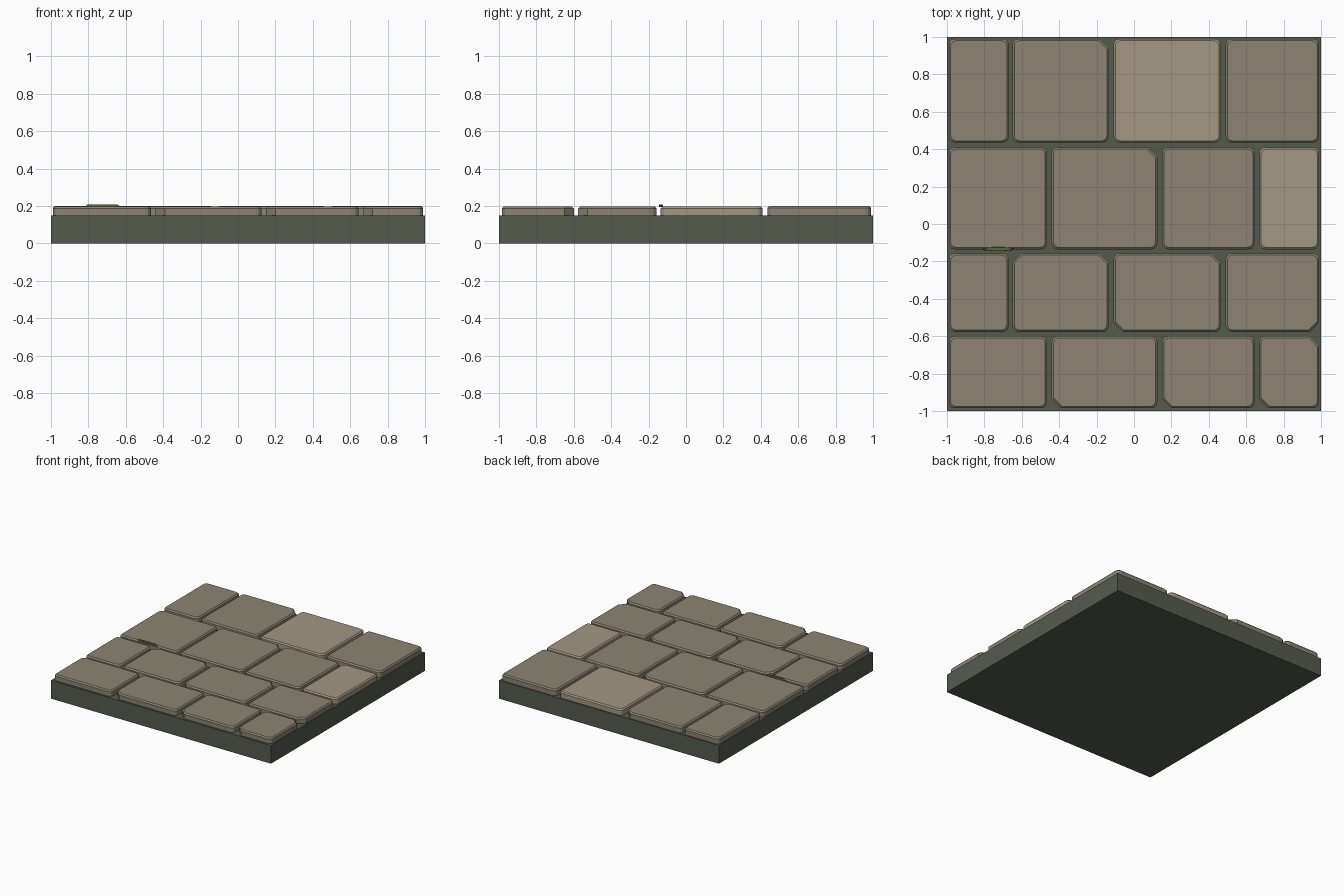
import bpy, bmesh, math

if "Cube" in bpy.data.objects:
    bpy.data.objects.remove(bpy.data.objects["Cube"])


def material(name, rgb):
    m = bpy.data.materials.new(name)
    m.diffuse_color = (*rgb, 1)
    m.use_nodes = True
    m.node_tree.nodes["Principled BSDF"].inputs["Base Color"].default_value = m.diffuse_color
    return m


MORTAR = material("mortar", (0.09, 0.105, 0.076))
STONE = material("stone", (0.262, 0.231, 0.174))
PALE = material("pale_stone", (0.366, 0.31, 0.231))
MOSS = material("moss", (0.09, 0.14, 0.045))


def prism(name, rings, mat):
    """Closed solid through stacked rings of equal point count."""
    bm = bmesh.new()
    loops = [[bm.verts.new(p) for p in ring] for ring in rings]
    n = len(loops[0])
    for a, b in zip(loops, loops[1:]):
        for i in range(n):
            j = (i + 1) % n
            bm.faces.new((a[i], a[j], b[j], b[i]))
    bm.faces.new(loops[0][::-1])
    bm.faces.new(loops[-1])
    bmesh.ops.recalc_face_normals(bm, faces=bm.faces)
    me = bpy.data.meshes.new(name)
    bm.to_mesh(me)
    bm.free()
    me.materials.append(mat)
    ob = bpy.data.objects.new(name, me)
    bpy.context.collection.objects.link(ob)
    return ob


def outline(x0, x1, y0, y1, chips, inset, z):
    """Rectangle with rounded corners; chipped corners get a wider straight cut."""
    corners = [("br", x1, y0, -1, 1, 270), ("tr", x1, y1, -1, -1, 0),
               ("tl", x0, y1, 1, -1, 90), ("bl", x0, y0, 1, 1, 180)]
    pts = []
    for key, x, y, sx, sy, start in corners:
        x, y = x + sx * inset, y + sy * inset
        r = 0.032 - inset * 0.5
        for k in range(4):
            a = math.radians(start + 30 * k)
            px, py = x + sx * r + r * math.cos(a), y + sy * r + r * math.sin(a)
            if key in chips:
                t = k / 3 if key in ("br", "tl") else 1 - k / 3
                c = 0.05 - inset * 0.5
                px, py = x + sx * c * (1 - t), y + sy * c * t
            pts.append((px, py, z))
    return pts


# Mortar slab
sq = [(-1, -1), (1, -1), (1, 1), (-1, 1)]
prism("mortar_slab", [[(x, y, z) for x, y in sq] for z in (0, 0.15)], MORTAR)

# Paving stones, laid in staggered rows
A = [(-0.99, -0.67), (-0.65, -0.135), (-0.11, 0.465), (0.49, 0.99)]
B = [(-0.99, -0.465), (-0.44, 0.125), (0.15, 0.645), (0.67, 0.99)]
rows = [(-0.985, -0.6, B, 0.197), (-0.577, -0.157, A, 0.197),
        (-0.135, 0.41, B, 0.197), (0.435, 0.99, A, 0.2)]
chips = {(0, 1): "bl", (0, 2): "bl", (0, 3): "bl tr", (1, 1): "tl tr",
         (1, 2): "bl tr", (1, 3): "br", (2, 1): "tr", (3, 1): "tr"}
pale = {(2, 3), (3, 2)}
for r, (y0, y1, spans, top) in enumerate(rows):
    for c, (x0, x1) in enumerate(spans):
        cut = chips.get((r, c), "").split()
        rings = [outline(x0, x1, y0, y1, cut, i, z)
                 for i, z in ((0, 0.148), (0, top - 0.01), (0.01, top))]
        prism(f"stone_{r + 1}_{c + 1}", rings, PALE if (r, c) in pale else STONE)

# Moss tuft on a joint
moss = [[(-0.725 + 0.088 * s * math.cos(t), -0.134 + 0.011 * s * math.sin(t), z)
         for t in (math.tau * k / 10 for k in range(10))]
        for s, z in ((1, 0.194), (1, 0.203), (0.9, 0.208))]
prism("moss_patch", moss, MOSS)
